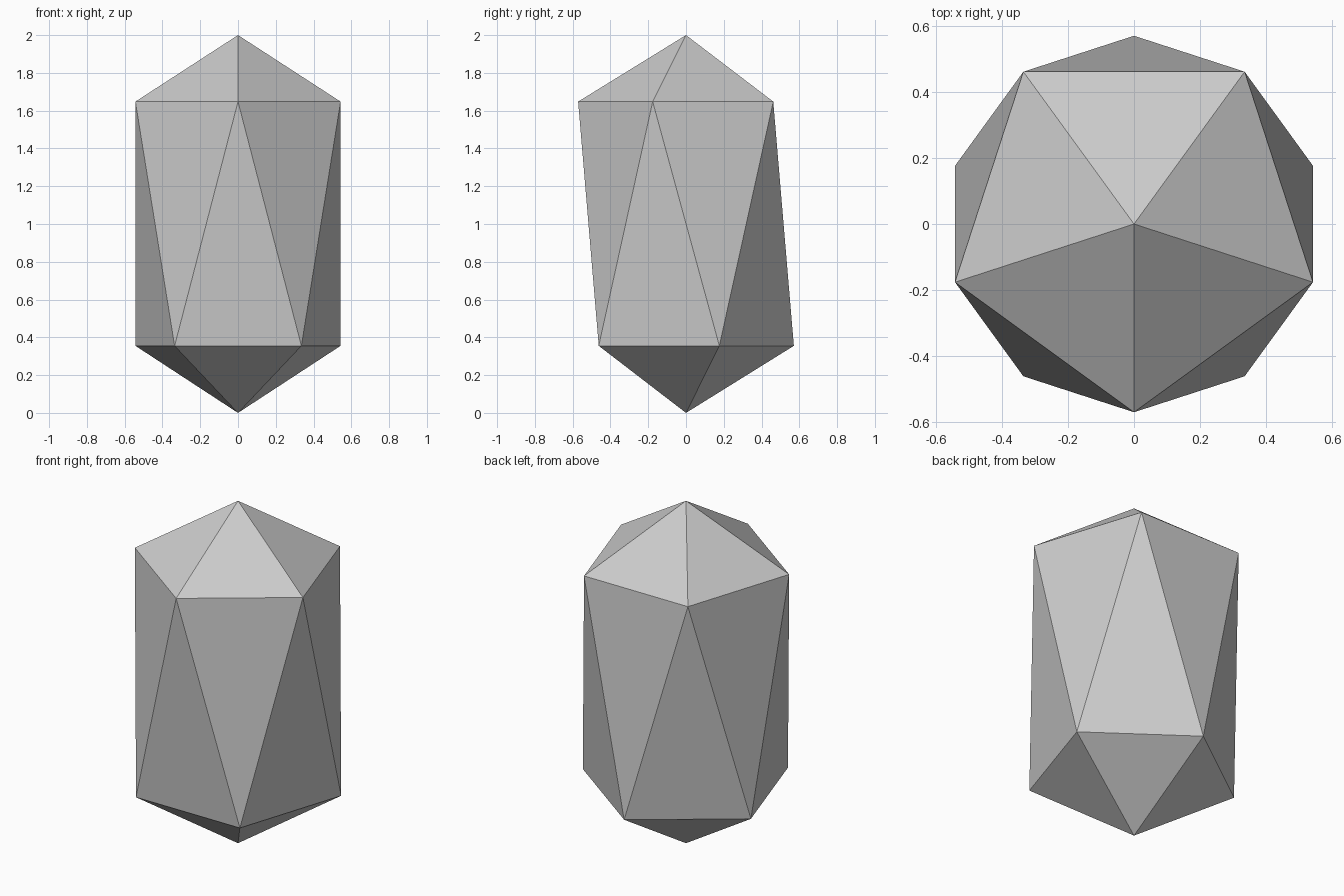
import bpy, bmesh
from math import sin, cos, pi

if "Cube" in bpy.data.objects:
    bpy.data.objects.remove(bpy.data.objects["Cube"])

SIDES, RADIUS = 5, 0.571
LOW_Z, HIGH_Z, HEIGHT = 0.355, 1.648, 2.0

bm = bmesh.new()


def ring(z, start):
    """Five points around the axis at height z."""
    angles = [start + 2 * pi * i / SIDES for i in range(SIDES)]
    return [bm.verts.new((RADIUS * cos(a), RADIUS * sin(a), z)) for a in angles]


# Two pentagon rings, twisted half a step, between two pointed tips
upper = ring(HIGH_Z, -pi / 2)
lower = ring(LOW_Z, -pi / 2 + pi / SIDES)
top = bm.verts.new((0, 0, HEIGHT))
bottom = bm.verts.new((0, 0, 0))

for i in range(SIDES):
    j = (i + 1) % SIDES
    bm.faces.new((top, upper[i], upper[j]))          # upper cap
    bm.faces.new((upper[i], lower[i], upper[j]))     # side, pointing down
    bm.faces.new((lower[i], lower[j], upper[j]))     # side, pointing up
    bm.faces.new((bottom, lower[j], lower[i]))       # lower cap

bmesh.ops.recalc_face_normals(bm, faces=bm.faces)
mesh = bpy.data.meshes.new("crystal")
bm.to_mesh(mesh)
bm.free()
bpy.context.collection.objects.link(bpy.data.objects.new("crystal", mesh))
